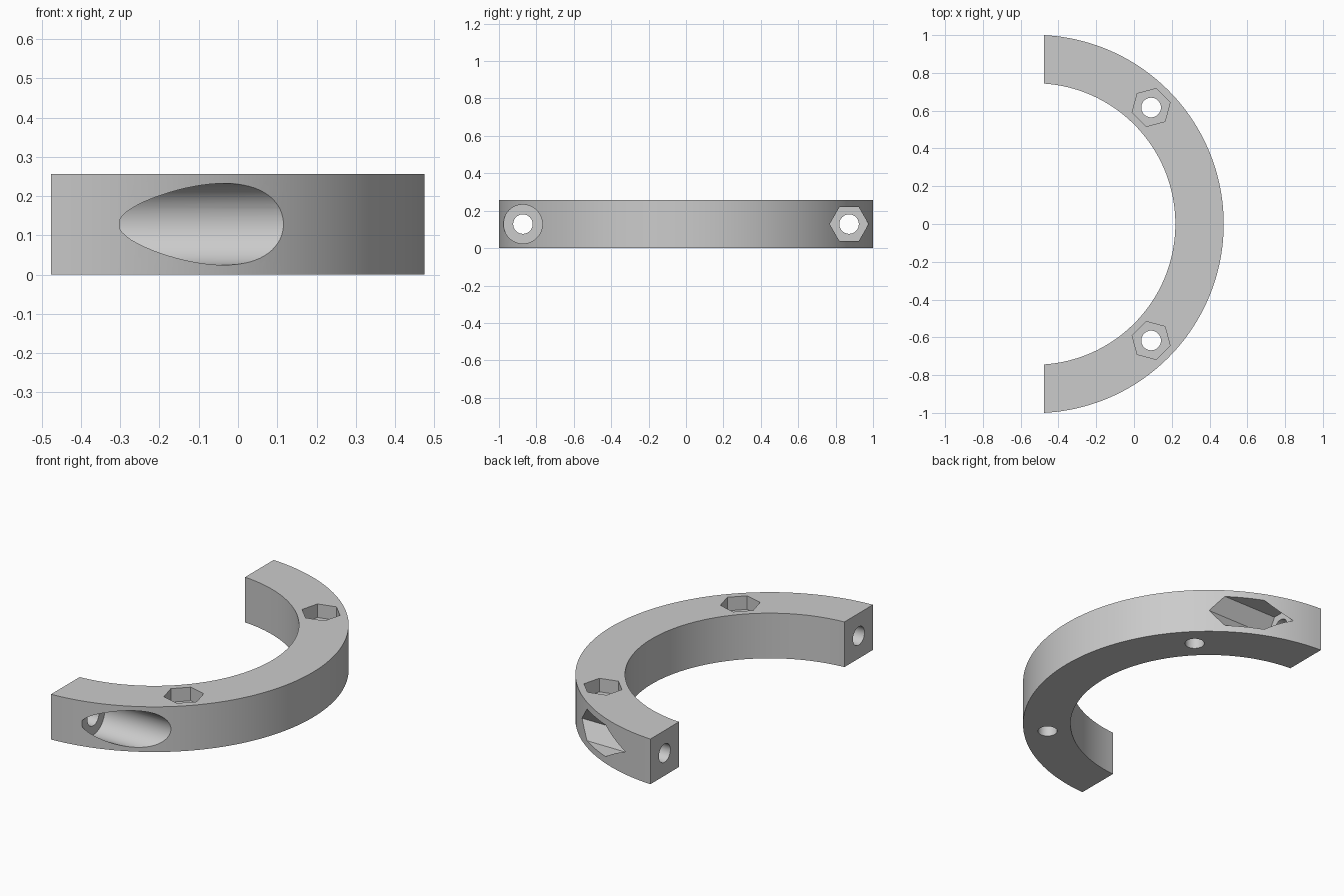
import bpy
import bmesh
from math import cos, sin, pi, radians, sqrt
from mathutils import Matrix

if "Cube" in bpy.data.objects:
    bpy.data.objects.remove(bpy.data.objects["Cube"])

R_OUT, R_IN, HEIGHT = 1.001, 0.745, 0.257
CENTRE_X, CUT_X = -0.526, -0.476
BOLT_R, HOLE_R, POCKET_R = 0.872, 0.052, 0.104
STEPS = 96

grey = bpy.data.materials.new("plain grey")
grey.use_nodes = True
colour = (0.6, 0.6, 0.6, 1)
grey.diffuse_color = colour
grey.node_tree.nodes["Principled BSDF"].inputs["Base Color"].default_value = colour


def arc(radius):
    """Points from the lower to the upper cut face."""
    dx = CUT_X - CENTRE_X
    end = pi / 2 - dx / radius
    return [(CENTRE_X + radius * cos(a), radius * sin(a), 0)
            for a in (end * (2 * i / STEPS - 1) for i in range(STEPS + 1))]


# Half ring clamp body
bm = bmesh.new()
face = bm.faces.new([bm.verts.new(p) for p in arc(R_OUT) + arc(R_IN)[::-1]])
for v in bm.verts:
    if abs(v.co.x - CUT_X) < 0.001:
        v.co.x = CUT_X
up = bmesh.ops.extrude_face_region(bm, geom=[face])["geom"]
bmesh.ops.translate(bm, vec=(0, 0, HEIGHT),
                    verts=[g for g in up if isinstance(g, bmesh.types.BMVert)])
bmesh.ops.recalc_face_normals(bm, faces=bm.faces)
mesh = bpy.data.meshes.new("half_ring_clamp")
bm.to_mesh(mesh)
bm.free()
mesh.materials.append(grey)
body = bpy.data.objects.new("half_ring_clamp", mesh)
bpy.context.collection.objects.link(body)
bpy.context.view_layer.objects.active = body
body.select_set(True)


def cut(sides, radius, start, axis, length, turn=0):
    """Drill a prism from start along x or z, then discard the cutter."""
    bm = bmesh.new()
    bmesh.ops.create_cone(bm, cap_ends=True, segments=sides, radius1=radius,
                          radius2=radius, depth=length)
    spin = Matrix.Rotation(turn, 4, "Z")
    lift = Matrix.Translation((0, 0, length / 2))
    aim = Matrix.Rotation(pi / 2, 4, "Y") if axis == "x" else Matrix()
    bm.transform(Matrix.Translation(start) @ aim @ lift @ spin)
    mesh = bpy.data.meshes.new("cutter")
    bm.to_mesh(mesh)
    bm.free()
    mesh.materials.append(grey)
    cutter = bpy.data.objects.new("cutter", mesh)
    cutter.hide_render = True
    bpy.context.collection.objects.link(cutter)
    mod = body.modifiers.new("drill", "BOOLEAN")
    mod.operation, mod.solver, mod.object = "DIFFERENCE", "EXACT", cutter
    bpy.ops.object.modifier_apply(modifier=mod.name)
    bpy.data.objects.remove(cutter)


# Upright bolt holes with hexagonal nut pockets, and end holes with side pockets
diag = BOLT_R * sqrt(0.5)
for side in (-1, 1):
    x, y = CENTRE_X + diag, side * diag
    cut(48, HOLE_R, (x, y, -0.1), "z", 0.5)
    # create_cone starts its first corner on +y
    cut(6, POCKET_R, (x, y, 0.18), "z", 0.3, radians(15 * side) - pi / 2)
    cut(48, HOLE_R, (CUT_X - 0.1, side * BOLT_R, HEIGHT / 2), "x", 0.5)
    sides = 64 if side < 0 else 6
    cut(sides, POCKET_R, (-0.3, side * BOLT_R, HEIGHT / 2), "x", 1.0)

bpy.ops.object.shade_smooth_by_angle(angle=radians(30))
